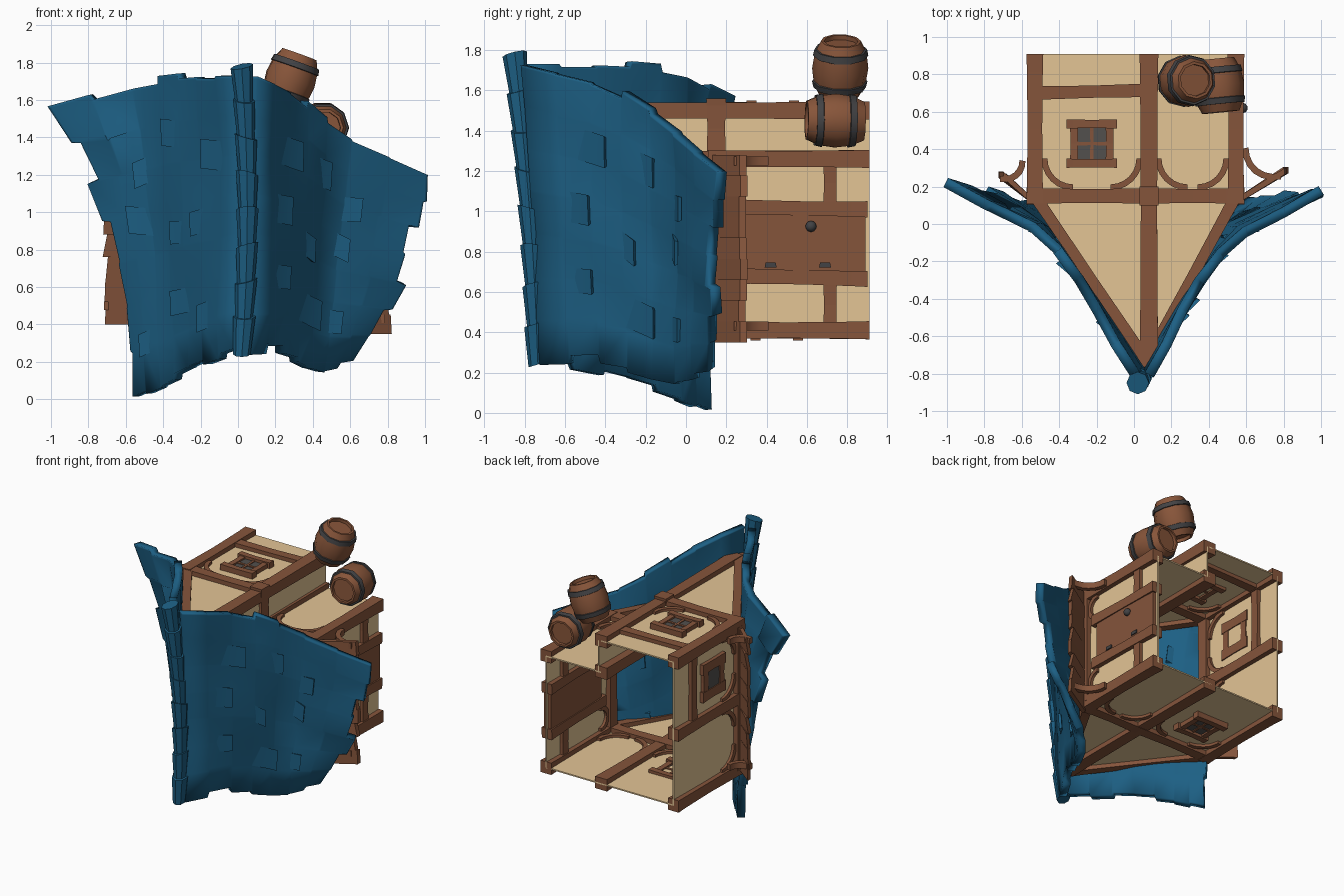
import bpy, bmesh, math, random
from mathutils import Vector as V, Matrix

random.seed(4)
if "Cube" in bpy.data.objects:
    bpy.data.objects.remove(bpy.data.objects["Cube"])


def material(name, col):
    m = bpy.data.materials.new(name)
    m.use_nodes = True
    m.diffuse_color = (*col, 1)
    m.node_tree.nodes["Principled BSDF"].inputs["Base Color"].default_value = (*col, 1)
    return m


BLUE = material("roof blue", (0.012, 0.115, 0.23))
TAN = material("plaster tan", (0.77, 0.555, 0.3))
WOOD = material("timber brown", (0.235, 0.09, 0.044))
CASK = material("barrel brown", (0.25, 0.093, 0.043))
IRON = material("iron grey", (0.055, 0.055, 0.058))
GLASS = material("window grey", (0.085, 0.08, 0.075))


def finish(name, bm, *mats, smooth=None):
    bmesh.ops.recalc_face_normals(bm, faces=bm.faces)
    me = bpy.data.meshes.new(name)
    bm.to_mesh(me)
    bm.free()
    ob = bpy.data.objects.new(name, me)
    bpy.context.collection.objects.link(ob)
    for m in mats:
        me.materials.append(m)
    if smooth:
        bpy.ops.object.select_all(action="DESELECT")
        bpy.context.view_layer.objects.active = ob
        ob.select_set(True)
        bpy.ops.object.shade_smooth_by_angle(angle=math.radians(smooth))
    return ob


def loft(bm, rings):
    """Skin a list of closed rings and cap both ends."""
    rows = [[bm.verts.new(p) for p in r] for r in rings]
    n = len(rows[0])
    for a, b in zip(rows, rows[1:]):
        for i in range(n):
            bm.faces.new((a[i], a[(i + 1) % n], b[(i + 1) % n], b[i]))
    bm.faces.new(rows[0])
    bm.faces.new(rows[-1])


def beam(name, p, q, w=0.09, d=None):
    """Hand-hewn timber, slightly waisted; w is width, d is depth."""
    p, q, d = V(p), V(q), d or w
    axis = (q - p).normalized()
    side = axis.cross(V((0, 0, 1)) if abs(axis.z) < 0.9 else V((0, 1, 0))).normalized()
    up = side.cross(axis)
    bm = bmesh.new()
    rings = []
    for t, s in ((0, 1), (0.12, 0.94), (0.5, 0.87), (0.88, 0.94), (1, 1)):
        c = p.lerp(q, t)
        rings.append([c + side * a * w * s / 2 + up * b * d * s / 2
                      for a, b in ((-1, -1), (1, -1), (1, 1), (-1, 1))])
    loft(bm, rings)
    finish(name, bm, WOOD)


def slab(name, pts, offset, mat):
    """Flat polygon given thickness along offset."""
    bm = bmesh.new()
    o = V(offset)
    loft(bm, [[V(p) - o / 2 for p in pts], [V(p) + o / 2 for p in pts]])
    finish(name, bm, mat)


def brace(name, corner, a, b, r=0.16, depth=0.05):
    """Curved corner brace bowing towards the corner."""
    c, a, b = V(corner), V(a), V(b)
    n = a.cross(b).normalized() * depth / 2
    mid = c + (a + b) * r
    bm = bmesh.new()
    rings = []
    for i in range(7):
        t = math.pi / 2 * i / 6
        out = -(a * math.sin(t) + b * math.cos(t))
        lo, hi = mid + out * (r - 0.022), mid + out * (r + 0.01)
        rings.append([lo - n, hi - n, hi + n, lo + n])
    loft(bm, rings)
    finish(name, bm, WOOD, smooth=30)


def window(name, c, u, v, n):
    c, u, v, n = V(c), V(u), V(v), V(n)
    slab(name + "_glass", [c + u * a + v * b for a, b in
         ((-.08, -.09), (.08, -.09), (.08, .09), (-.08, .09))], n * 0.03, GLASS)
    for s in (-1, 1):
        beam(name + "_sill", c + v * s * .105 - u * .135, c + v * s * .105 + u * .135, .05, .08)
        beam(name + "_jamb", c + u * s * .095 - v * .1, c + u * s * .095 + v * .1, .045, .06)
    beam(name + "_bar", c - u * .08, c + u * .08, .02, .045)
    beam(name + "_bar", c - v * .09, c + v * .09, .02, .045)


X, Y, Z = V((1, 0, 0)), V((0, 1, 0)), V((0, 0, 1))
L, R, MID, EAVE, BACK = -.53, .545, .08, .15, .91
HI, LOW, BASE = 1.5, 1.26, .41
APEX = {HI: -.73, LOW: -.69, BASE: -.62}

# Plaster walls
slab("upper_gable_wall", [(L, BACK, HI), (MID, BACK, HI), (MID, APEX[HI], HI), (L, EAVE, HI)], Z * .01, TAN)
slab("lower_gable_wall", [(MID, BACK, LOW), (R, BACK, LOW), (R, EAVE, LOW), (MID, APEX[LOW], LOW)], Z * .01, TAN)
slab("base_gable_wall", [(L, BACK, BASE), (R, BACK, BASE), (R, EAVE, BASE), (MID, APEX[BASE], BASE),
                         (L, EAVE, BASE)], Z * .01, TAN)
for name, x, z0, z1, y0 in (("window_wall", L, BASE, HI, EAVE), ("door_wall", R, BASE, LOW, EAVE),
                            ("step_wall", MID + .02, LOW, HI, APEX[LOW])):
    slab(name, [(x, y0, z0), (x, BACK, z0), (x, BACK, z1), (x, y0, z1)], X * .01, TAN)

# Posts, eave plates, rafters and cross timbers
for x, z in ((L, HI), (L, .95), (L, BASE), (R, LOW), (R, BASE)):
    beam("post", (x, EAVE - .04, z), (x, BACK, z))
for z, tip in APEX.items():
    beam("centre_post", (MID, tip, z), (MID, BACK, z), .1, .09)
    for x in (L, R):
        if (x, z) not in ((L, LOW), (R, HI)):
            beam("rafter", (x, EAVE, z), (MID, tip - .02, z), .065, .08)
            beam("tie_beam", (x, EAVE, z), (MID, EAVE, z), .085)
beam("left_plate", (L, EAVE, BASE), (L, EAVE, HI))
beam("right_plate", (R, EAVE, BASE), (R, EAVE, LOW))
beam("step_stud", (MID, EAVE, LOW), (MID, EAVE, HI + .06), .1)
beam("upper_rail", (L, .7, HI), (MID, .715, HI), .075)
beam("window_wall_stud", (L, .7, .95), (L, .7, HI), .07)
for z0, z1 in ((BASE, .66), (1.02, LOW)):
    beam("door_wall_stud", (R, .715, z0), (R, .715, z1), .07)

# Curved corner braces
for z, cells in ((HI, ((L, MID),)), (LOW, ((MID, R),)), (BASE, ((L, MID), (MID, R)))):
    for x0, x1 in cells:
        brace("gable_brace", (x0 + .045, EAVE + .04, z), X, Y)
        brace("gable_brace", (x1 - .045, EAVE + .04, z), -X, Y)
for x, cells in ((L, ((BASE, .95), (.95, HI))), (R, ((BASE, .67), (1.0, LOW)))):
    for z0, z1 in cells:
        r = min(.16, (z1 - z0) * .35)
        brace("wall_brace", (x, EAVE + .04, z0 + .04), Z, Y, r)
        brace("wall_brace", (x, EAVE + .04, z1 - .04), -Z, Y, r)

# Windows
window("upper_window", (-.225, .43, HI + .01), X, Y, Z)
window("base_window", (-.225, .45, BASE - .01), X, Y, Z)
window("side_window", (L - .01, .46, 1.22), Y, Z, X)

# Door with rails, hinges and knob
slab("door", [(R, .28, .68), (R, .89, .66), (R, .89, 1.02), (R, .28, 1.0)], X * .06, WOOD)
for z, end in ((.68, .665), (1.02, 1.01)):
    beam("door_rail", (R, .24, z), (R, .9, end), .085, .08)
for y in (.42, .69):
    slab("hinge", [(R + .03, y - .03, .72), (R + .03, y + .03, .72), (R + .03, y + .025, .745),
                   (R + .03, y - .025, .745)], X * .015, IRON)
bm = bmesh.new()
bmesh.ops.create_icosphere(bm, subdivisions=2, radius=.028, matrix=Matrix.Translation((R + .035, .62, .925)))
finish("door_knob", bm, IRON, smooth=40)

# Ragged eave boards with curved brackets at both ends
for s, x0, x1, y1, z0, z1, brackets in ((-1, -.55, -.72, .26, .4, 1.48, (.5, 1.46)),
                                        (1, .56, .82, .285, .35, 1.28, (.43, 1.25))):
    n = 9
    for i in range(n):
        za, zb = (z0 + (z1 - z0) * k / n for k in (i, i + 1))
        k = random.uniform(.92, 1.03)
        ex, ey = x0 + (x1 - x0) * k, .13 + (y1 - .13) * k
        slab("eave_board", [(x0, .13, za), (ex, ey, za), (ex - s * random.uniform(0, .03), ey, zb),
                            (x0, .13, zb)], Y * .035, WOOD)
    for z in brackets:
        brace("eave_bracket", (s * .59, .21, z), Y, X * s + Y * .2, abs(x1 - x0) * .75, .045)


# Sagging shingle roof: each column holds a base, middle and top point
def roof(name, side, cols):
    cols = [[V(p) for p in c] for c in cols]

    def surf(u, v):
        k = min(int(max(u, 0) * 3), 2)
        f = u * 3 - k
        b, m, t = (cols[k][j].lerp(cols[k + 1][j], f) for j in range(3))
        return b * (2 * v - 1) * (v - 1) + m * 4 * v * (1 - v) + t * v * (2 * v - 1)

    def frame(u, v):
        du = (surf(u + .02, v) - surf(u - .02, v)).normalized()
        dv = (surf(u, v + .02) - surf(u, v - .02)).normalized()
        n = du.cross(dv).normalized()
        return du, dv, n if n.dot(V((side * .8, -.6, 0))) > 0 else -n

    def steps(n):
        return [((i + e) / n, i) for i in range(n) for e in (0.0, .94)]

    us, vs = steps(7), steps(7)
    lo = [random.uniform(-.025, .025) for _ in range(7)]
    hi = [random.uniform(-.015, .02) for _ in range(7)]
    out = [random.uniform(-.05, .03) for _ in range(6)] + [0]
    bm = bmesh.new()
    grid = []
    for u, i in us + [(1, 6)]:
        row = []
        for v, j in vs + [(1, 6)]:
            uu = u * (1 + out[j] * u ** 6)
            vv = v + lo[i] * (1 - v) ** 6 + hi[i] * v ** 6
            lift = .012 * math.sin(u * 9 + v * 4) * math.sin(v * 11)
            row.append(bm.verts.new(surf(uu, vv) + frame(uu, vv)[2] * (lift + .005)))
        grid.append(row)
    for a, b in zip(grid, grid[1:]):
        for j in range(len(a) - 1):
            bm.faces.new((a[j], a[j + 1], b[j + 1], b[j]))
    ob = finish(name, bm, BLUE, smooth=45)
    mod = ob.modifiers.new("thickness", "SOLIDIFY")
    mod.thickness, mod.offset = .055, 0

    # Loose shingles whose eave edge lifts off the roof
    bm = bmesh.new()
    for i in range(9):
        u, v = .18 + .24 * (i % 3) + random.uniform(0, .12), .14 + .27 * (i // 3) + random.uniform(0, .14)
        du, dv, n = frame(u, v)
        c, w, twist = surf(u, v) + n * .025, random.uniform(.06, .08), random.uniform(-.3, .3)
        rings = []
        for t, h in ((-.11, -.005), (0, .012), (.08, .035)):
            p = c + du * t + n * h + dv * t * twist
            rings.append([p - dv * w, p + dv * w, p + dv * w * .9 - n * .02, p - dv * w * .9 - n * .02])
        loft(bm, rings)
    finish(name + "_loose_shingles", bm, BLUE, smooth=35)


roof("left_roof", -1, (((0, -.71, .24), (.03, -.75, 1), (.02, -.8, 1.73)),
                       ((-.19, -.36, .17), (-.21, -.37, .95), (-.24, -.39, 1.73)),
                       ((-.37, -.06, .08), (-.41, -.06, .9), (-.48, -.03, 1.7)),
                       ((-.555, .13, 0), (-.65, .13, .85), (-1, .22, 1.56))))
roof("right_roof", 1, (((.04, -.71, .25), (.07, -.75, 1), (.07, -.8, 1.73)),
                       ((.25, -.36, .26), (.28, -.39, .95), (.29, -.4, 1.63)),
                       ((.42, -.06, .17), (.47, -.05, .8), (.53, -.06, 1.42)),
                       ((.61, .16, .21), (.91, .16, .7), (1, .18, 1.21))))

# Overlapping ridge caps
path = [V((.02, -.735, .24)), V((.05, -.775, 1)), V((.02, -.85, 1.78))]
bm = bmesh.new()
for i in range(8):
    rings = []
    for t, r in ((i / 8, .046), ((i + 1.08) / 8, .06)):
        t = min(t, 1)
        c = path[0] * (2 * t - 1) * (t - 1) + path[1] * 4 * t * (1 - t) + path[2] * t * (2 * t - 1)
        rings.append([c + V((math.cos(a), math.sin(a), .3 * math.sin(a + i))) * r
                      for a in (math.tau * k / 8 for k in range(8))])
    loft(bm, rings)
finish("ridge_caps", bm, BLUE)


# Barrels: lathe profile of radius and height, with iron on the raised bands
def barrel(name, centre, axis):
    half = [(.1, .143), (.12, .1), (.131, .1), (.138, .068), (.131, .065)]
    prof = [(.085, .12), (.085, .143)] + half + [(.14, 0)]
    prof += [(r, -h) for r, h in reversed(half)] + [(.085, -.143), (.085, -.12)]
    bm = bmesh.new()
    loft(bm, [[V((r * math.cos(a), r * math.sin(a), h)) for a in
               (math.tau * k / 10 for k in range(10))] for r, h in prof])
    for f in bm.faces:
        rad = max(v.co.xy.length for v in f.verts)
        zs = [abs(v.co.z) for v in f.verts]
        f.material_index = int(min(zs) > .06 and max(zs) < .11 and rad > .11)
    ob = finish(name, bm, CASK, IRON, smooth=40)
    ob.matrix_world = Matrix.Translation(centre) @ V(axis).to_track_quat("Z", "Y").to_matrix().to_4x4()


barrel("upright_barrel", (.28, .765, 1.71), (.36, .03, 1))
barrel("lying_barrel", (.45, .74, 1.45), (.1, -1, .02))
